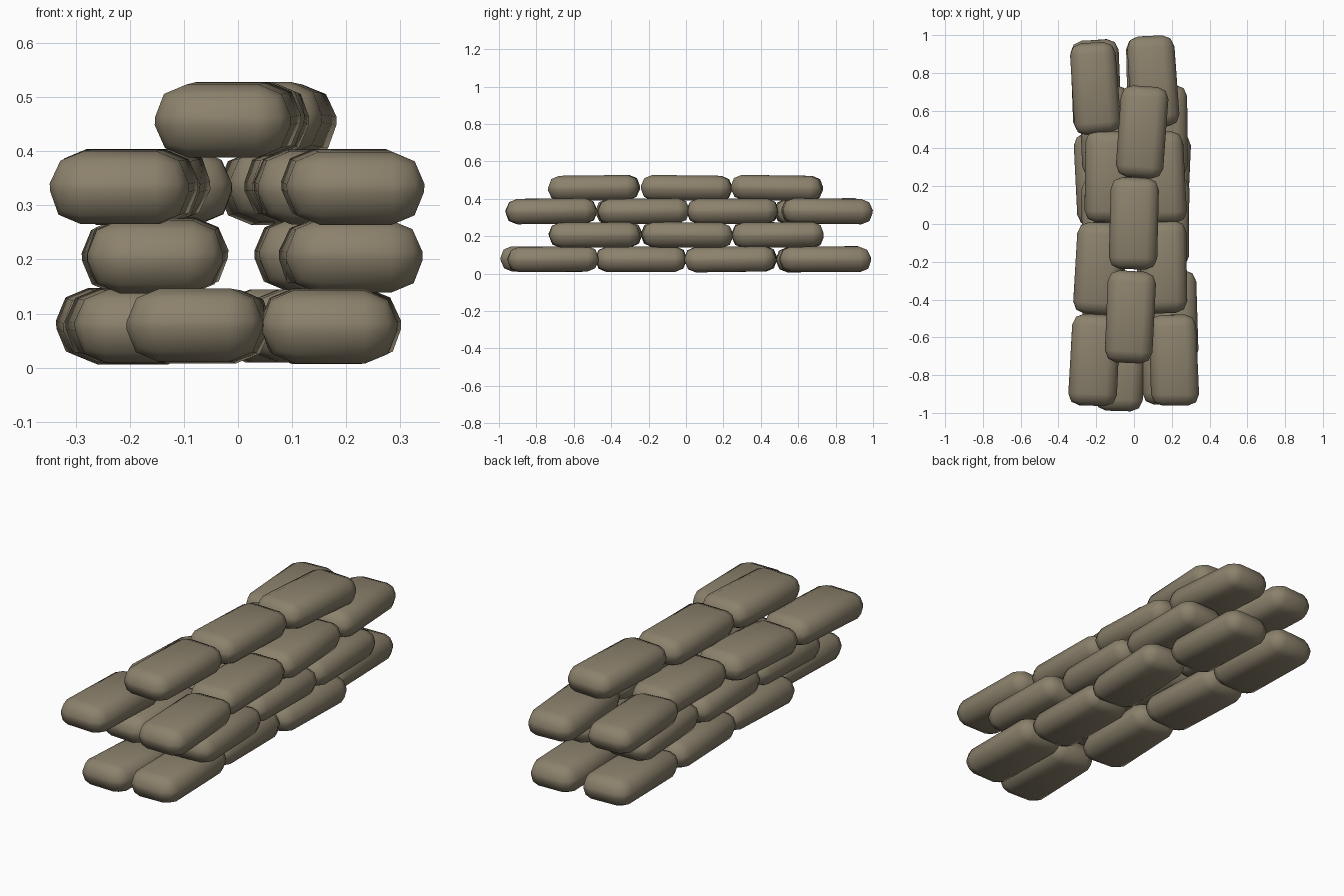
import bpy, bmesh, math, random
from mathutils import Matrix, Euler

cube = bpy.data.objects.get("Cube")
if cube:
    bpy.data.objects.remove(cube)

random.seed(4)
WIDTH, LENGTH, HEIGHT = 0.25, 0.485, 0.135

burlap = bpy.data.materials.new("drab_burlap")
burlap.use_nodes = True
colour = (0.26, 0.22, 0.15, 1)
burlap.diffuse_color = colour
burlap.node_tree.nodes["Principled BSDF"].inputs["Base Color"].default_value = colour


def sandbag(name, x, y, z, turn, tilt):
    """One stuffed bag: a rounded block with slightly uneven corners."""
    bm = bmesh.new()
    bmesh.ops.create_cube(bm, size=1)
    bmesh.ops.scale(bm, vec=(WIDTH, LENGTH, HEIGHT), verts=bm.verts)
    for v in bm.verts:
        v.co.x += random.uniform(-0.007, 0.007)
        v.co.y += random.uniform(-0.006, 0.006)
    bmesh.ops.bevel(bm, geom=bm.edges[:], offset=0.06, segments=2,
                    profile=0.5, affect='EDGES', clamp_overlap=True)
    bm.transform(Matrix.Translation((x, y, z)) @
                 Euler((math.radians(tilt), 0, math.radians(turn))).to_matrix().to_4x4())
    mesh = bpy.data.meshes.new(name)
    bm.to_mesh(mesh)
    bm.free()
    mesh.materials.append(burlap)
    obj = bpy.data.objects.new(name, mesh)
    bpy.context.collection.objects.link(obj)
    bpy.ops.object.select_all(action='DESELECT')
    obj.select_set(True)
    bpy.context.view_layer.objects.active = obj
    bpy.ops.object.shade_smooth_by_angle(angle=math.radians(60))


# Each course: name, mid height, then bags as (x, y, turn in degrees)
courses = [
    ("bottom", 0.077, [
        (-0.07, -0.745, -2), (0.165, -0.71, 1),
        (-0.17, -0.24, -2), (0.14, -0.24, 1),
        (-0.185, 0.24, 3), (0.17, 0.24, -2),
        (-0.2, 0.73, 2), (0.09, 0.745, 2)]),
    ("lower", 0.207, [
        (-0.15, -0.48, -1), (0.205, -0.49, 2),
        (-0.15, 0, 1), (0.165, 0.01, -1),
        (-0.155, 0.49, 2), (0.16, 0.49, 1)]),
    ("upper", 0.334, [
        (-0.21, -0.72, -3), (0.21, -0.72, 2),
        (-0.185, -0.235, -3), (0.155, -0.23, 1),
        (-0.135, 0.25, -1), (0.145, 0.245, 2),
        (-0.205, 0.72, 4), (0.1, 0.752, 4)]),
    ("top", 0.458, [
        (-0.02, -0.49, -2), (-0.002, 0, -2), (0.043, 0.485, -4)]),
]

for course, height, bags in courses:
    for i, (x, y, turn) in enumerate(bags, 1):
        sandbag(f"{course}_sandbag_{i}", x, y, height, turn, random.uniform(-1, 1))
